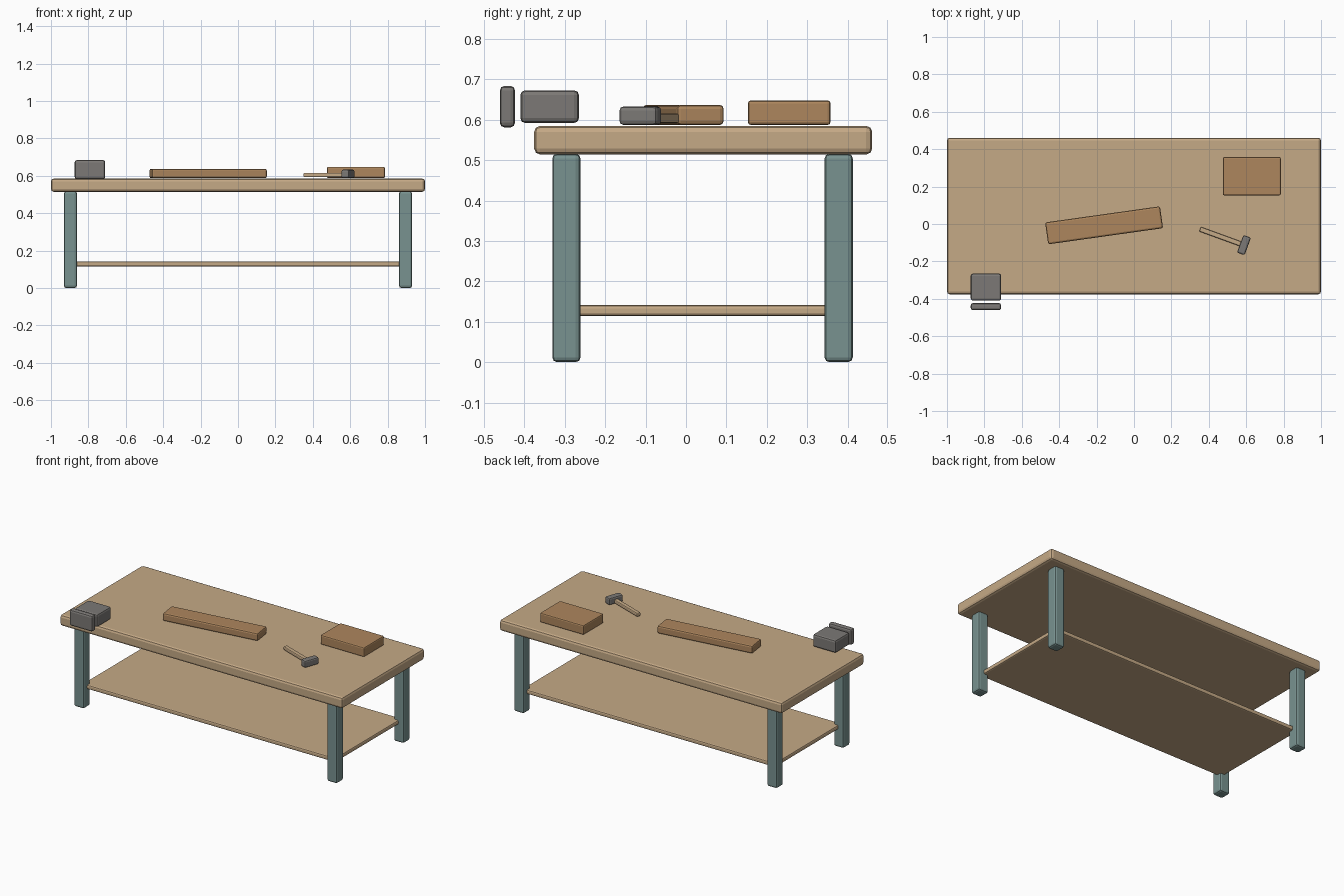
import bpy
from math import radians, cos, sin

if "Cube" in bpy.data.objects:
    bpy.data.objects.remove(bpy.data.objects["Cube"])


def material(name, rgb):
    m = bpy.data.materials.new(name)
    m.diffuse_color = (*rgb, 1)
    m.use_nodes = True
    m.node_tree.nodes["Principled BSDF"].inputs["Base Color"].default_value = m.diffuse_color
    return m


TOP_WOOD = material("light_wood", (0.56, 0.40, 0.24))
DARK_WOOD = material("warm_wood", (0.42, 0.24, 0.11))
PAINT = material("green_paint", (0.19, 0.29, 0.28))
METAL = material("grey_metal", (0.20, 0.19, 0.18))


def block(name, center, size, mat, bevel=0.012, angle=0):
    """Box with softly rounded edges."""
    bpy.ops.mesh.primitive_cube_add(size=1, location=center)
    ob = bpy.context.object
    ob.name = name
    ob.scale = size
    bpy.ops.object.transform_apply(location=False, rotation=False, scale=True)
    ob.rotation_euler.z = radians(angle)
    mod = ob.modifiers.new("rounded_edges", 'BEVEL')
    mod.width = bevel
    mod.segments = 2
    ob.data.materials.append(mat)
    return ob


def span(name, lo, hi, mat, bevel=0.012):
    """Block given by its minimum and maximum corners."""
    center = [(a + b) / 2 for a, b in zip(lo, hi)]
    size = [b - a for a, b in zip(lo, hi)]
    return block(name, center, size, mat, bevel)


# Table top, shelf and legs
TOP_Z = 0.585
span("table_top", (-1, -0.376, 0.514), (1, 0.461, TOP_Z), TOP_WOOD, 0.015)
span("lower_shelf", (-0.895, -0.295, 0.114), (0.895, 0.378, 0.141), TOP_WOOD, 0.008)
for side, x in (("left", -0.896), ("right", 0.896)):
    for end, y in (("front", -0.296), ("back", 0.378)):
        block(f"{end}_{side}_leg", (x, y, 0.258), (0.07, 0.07, 0.516), PAINT)

# Vise: fixed body and separate outer jaw
span("vise_body", (-0.873, -0.41, 0.592), (-0.71, -0.265, 0.673), METAL)
span("vise_jaw", (-0.873, -0.461, 0.581), (-0.71, -0.423, 0.684), METAL)

# Wood pieces lying on the top
span("wood_block", (0.475, 0.153, 0.587), (0.785, 0.358, 0.648), DARK_WOOD, 0.008)
block("plank", (-0.16, -0.007, 0.612), (0.62, 0.118, 0.05), DARK_WOOD, 0.01, angle=8)

# Hammer: head and handle share one direction
ANGLE = -20
hx, hy = 0.588, -0.113
a = radians(ANGLE)
block("hammer_head", (hx, hy, 0.61), (0.043, 0.1, 0.045), METAL, 0.009, ANGLE)
block("hammer_handle", (hx - 0.125 * cos(a), hy - 0.125 * sin(a), 0.604),
      (0.25, 0.026, 0.024), TOP_WOOD, 0.006, ANGLE)
